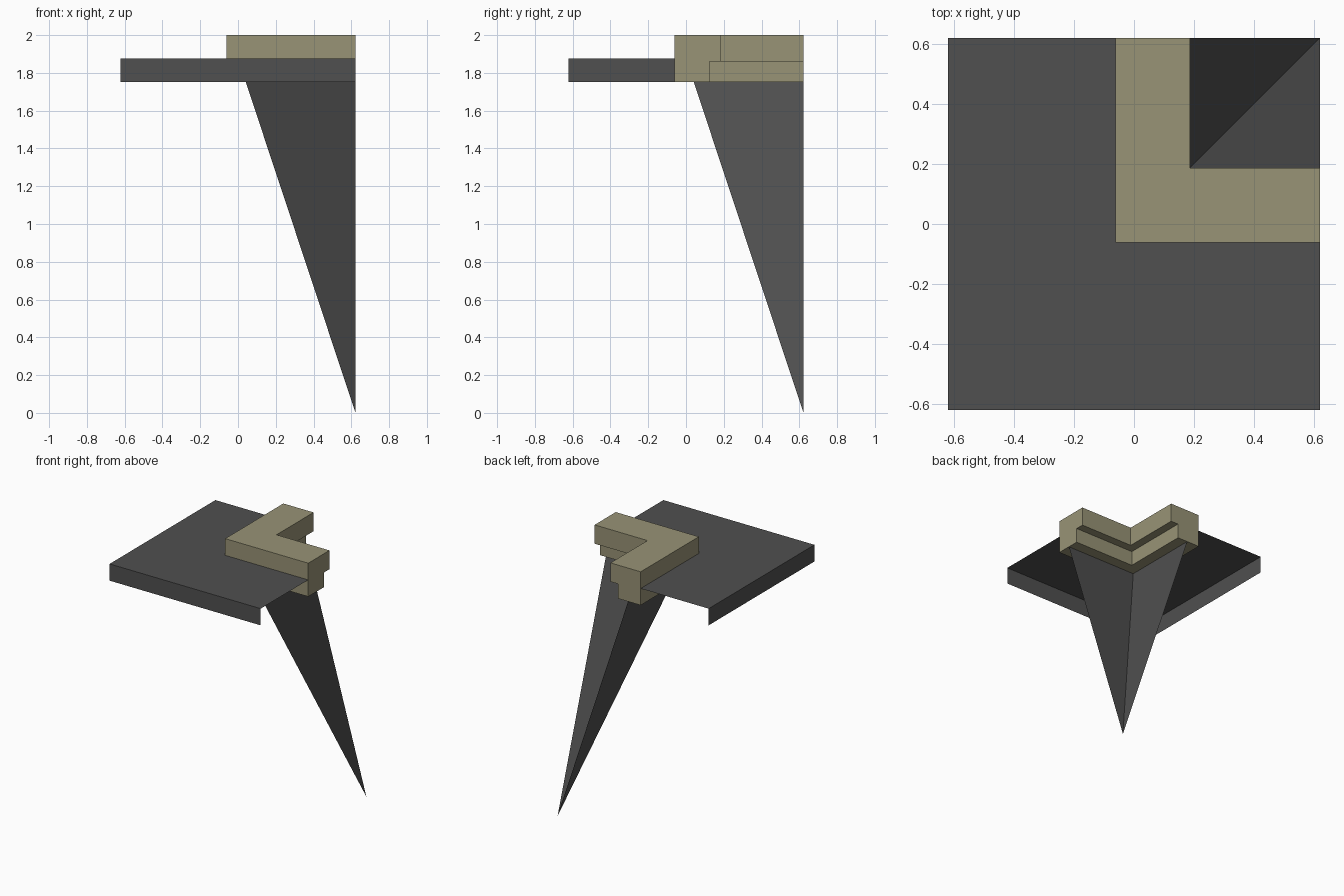
import bpy, bmesh
from mathutils import Vector

if "Cube" in bpy.data.objects:
    bpy.data.objects.remove(bpy.data.objects["Cube"])

H = 0.622            # half width of the floor
T = 2.0              # top of the model
U = H / 5            # base unit
FLOOR = T - U        # floor height
BOTTOM = T - 2 * U   # underside of floor edge and kerb


def material(name, rgb):
    m = bpy.data.materials.new(name)
    m.diffuse_color = (*rgb, 1)
    m.use_nodes = True
    m.node_tree.nodes["Principled BSDF"].inputs["Base Color"].default_value = m.diffuse_color
    return m


GREY = material("dark grey stone", (0.080, 0.080, 0.080))
TAN = material("tan stone", (0.314, 0.292, 0.181))


def build(name, polygons, mat, closed=False):
    """Make an object from a few corner-point polygons."""
    bm = bmesh.new()
    for poly in polygons:
        bm.faces.new([bm.verts.new(p) for p in poly])
    bmesh.ops.remove_doubles(bm, verts=bm.verts, dist=1e-5)
    if closed:
        bmesh.ops.recalc_face_normals(bm, faces=bm.faces)
    me = bpy.data.meshes.new(name)
    bm.to_mesh(me)
    bm.free()
    me.materials.append(mat)
    ob = bpy.data.objects.new(name, me)
    bpy.context.collection.objects.link(ob)
    return ob


# Floor: top sheet with a corner left out, split along the diagonal
build("floor", [
    [(-H, -H, FLOOR), (H, -H, FLOOR), (H, 0, FLOOR), (0, 0, FLOOR)],
    [(-H, -H, FLOOR), (0, 0, FLOOR), (0, H, FLOOR), (-H, H, FLOOR)],
], GREY)

# Floor edges: only the front and left outer sides
build("floor_edge", [
    [(-H, -H, BOTTOM), (H, -H, BOTTOM), (H, -H, FLOOR), (-H, -H, FLOOR)],
    [(-H, H, BOTTOM), (-H, -H, BOTTOM), (-H, -H, FLOOR), (-H, H, FLOOR)],
], GREY)

# Kerb: stepped profile swept round the mitred corner
profile = [(-U / 2, BOTTOM), (-U / 2, T), (1.5 * U, T),
           (1.5 * U, 1.86), (U, 1.86), (U, BOTTOM)]
rings = [
    [(H, d, z) for d, z in profile],
    [(d, d, z) for d, z in profile],
    [(d, H, z) for d, z in profile],
]
n = len(profile)
faces = [rings[0], rings[2]]
for a, b in zip(rings, rings[1:]):
    for i in range(n):
        j = (i + 1) % n
        faces.append([a[i], a[j], b[j], b[i]])
build("kerb", faces, TAN, closed=True)

# Pit: two sloping walls running down to a single point
tip = (H, H, 0)
build("pit_walls", [
    [(0, 0, FLOOR), tip, (0, H, FLOOR)],
    [(0, 0, FLOOR), (H, 0, FLOOR), tip],
], GREY)
